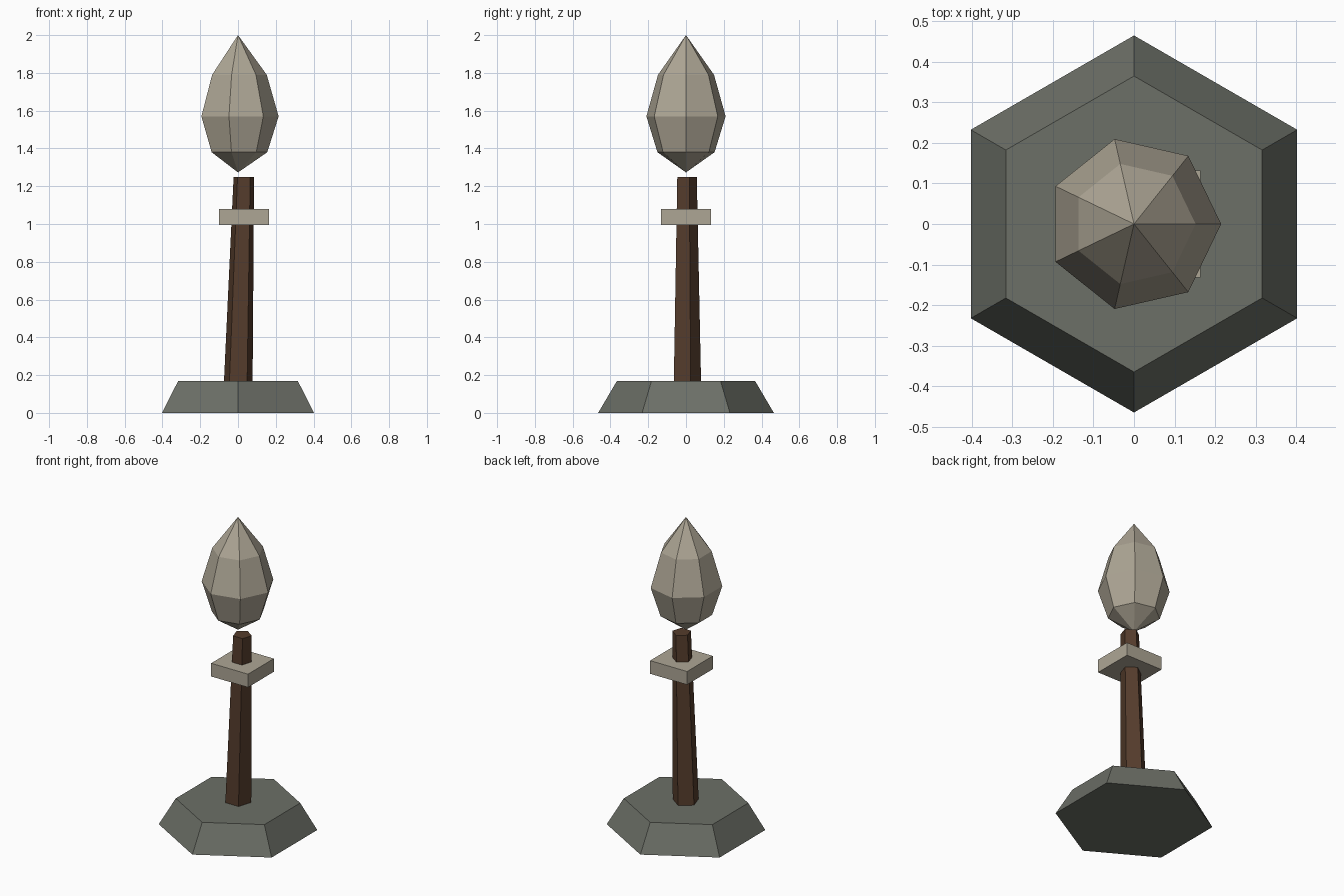
import bpy, bmesh
from math import sin, cos, radians, tau

if "Cube" in bpy.data.objects:
    bpy.data.objects.remove(bpy.data.objects["Cube"])


def material(name, rgb):
    mat = bpy.data.materials.new(name)
    mat.diffuse_color = (*rgb, 1)
    mat.use_nodes = True
    mat.node_tree.nodes["Principled BSDF"].inputs["Base Color"].default_value = mat.diffuse_color
    return mat


def faceted(name, sides, start, rings, mat):
    """Closed flat-faced solid from rings of (z, radius, x offset)."""
    bm = bmesh.new()
    loops = []
    for z, r, cx in rings:
        count = sides if r > 0 else 1
        angles = [radians(start) + tau * i / sides for i in range(count)]
        loops.append([bm.verts.new((cx + r * cos(a), r * sin(a), z)) for a in angles])
    for low, high in zip(loops, loops[1:]):
        for i in range(sides):
            j = (i + 1) % sides
            if len(low) == 1:
                bm.faces.new((low[0], high[j], high[i]))
            elif len(high) == 1:
                bm.faces.new((low[i], low[j], high[0]))
            else:
                bm.faces.new((low[i], low[j], high[j], high[i]))
    for end in (loops[0], loops[-1]):
        if len(end) > 1:
            bm.faces.new(end)
    bmesh.ops.recalc_face_normals(bm, faces=bm.faces)
    mesh = bpy.data.meshes.new(name)
    bm.to_mesh(mesh)
    bm.free()
    mesh.materials.append(mat)
    obj = bpy.data.objects.new(name, mesh)
    bpy.context.collection.objects.link(obj)
    return obj


stone = material("dark_stone", (0.15, 0.16, 0.135))
wood = material("wood", (0.09, 0.045, 0.025))
bone = material("pale_stone", (0.42, 0.38, 0.30))

# Hexagonal stone foot
faceted("base", 6, 90, [(0, 0.465, 0), (0.17, 0.365, 0)], stone)

# Five-sided leaning, tapering post
faceted("post", 5, 90, [(0.15, 0.08, 0.001), (1.25, 0.057, 0.031)], wood)

# Square collar around the post
faceted("collar", 4, 45, [(0.995, 0.186, 0.032), (1.08, 0.186, 0.032)], bone)

# Seven-sided pointed bud floating above the post
faceted("bud", 7, 0, [(1.273, 0, 0), (1.38, 0.155, 0), (1.57, 0.215, 0),
                      (1.79, 0.152, 0), (2.0, 0, 0)], bone)
